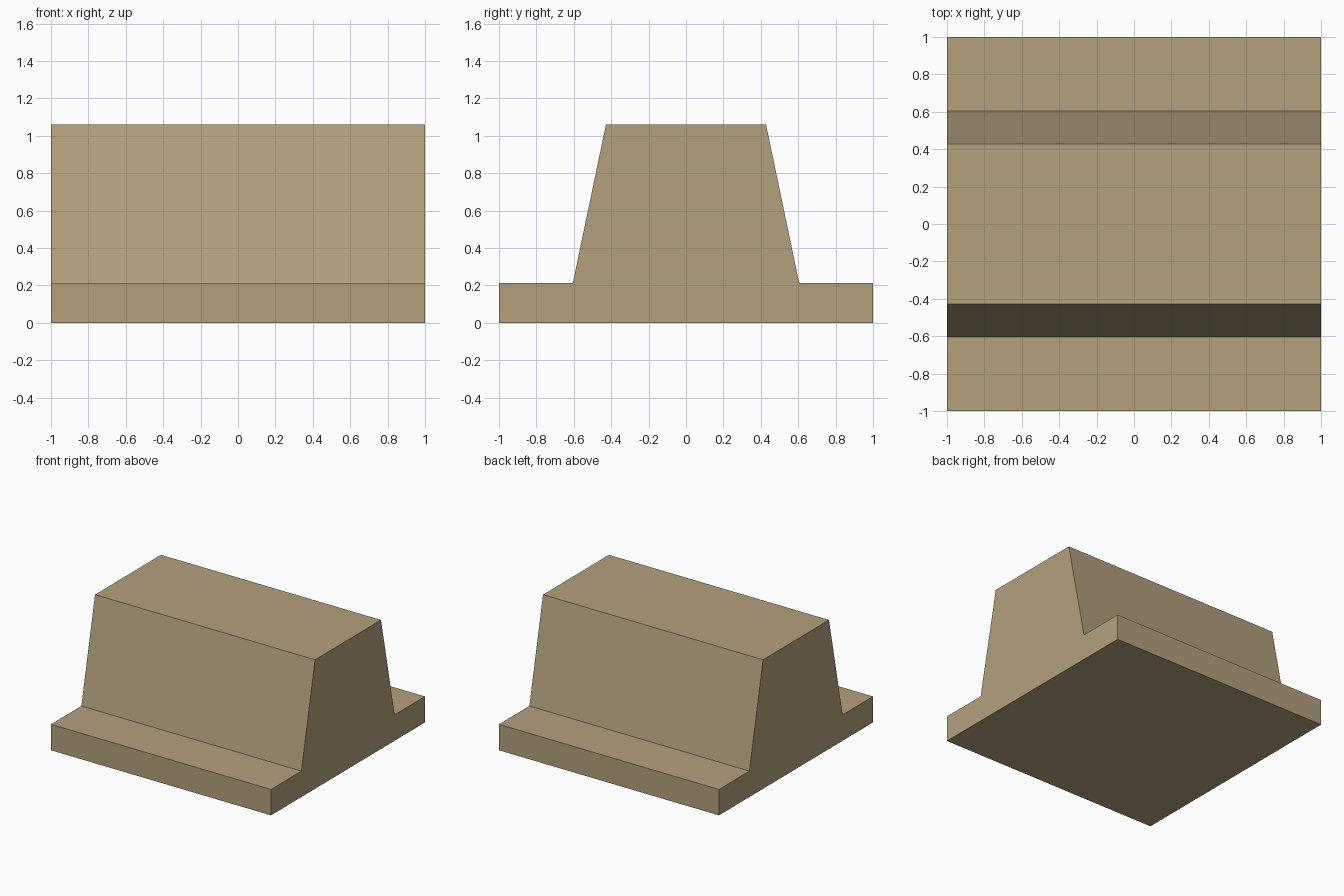
import bpy

if "Cube" in bpy.data.objects:
    bpy.data.objects.remove(bpy.data.objects["Cube"])

# Single tan colour
tan = bpy.data.materials.new("tan")
tan.diffuse_color = (0.456, 0.352, 0.205, 1.0)
tan.use_nodes = True
tan.node_tree.nodes["Principled BSDF"].inputs["Base Color"].default_value = tan.diffuse_color

# Right half of the cross-section (y, z), mirrored to the left
half = [(1.0, 0.0), (1.0, 0.213), (0.605, 0.213), (0.428, 1.06)]
profile = half + [(-y, z) for y, z in reversed(half)]
n = len(profile)

# Flanged rail: extrude the profile along x
verts = [(x, y, z) for x in (-1.0, 1.0) for y, z in profile]
faces = [(i, n + i, n + (i + 1) % n, (i + 1) % n) for i in range(n)]
faces = [f[::-1] for f in faces]
faces += [tuple(reversed(range(n))), tuple(range(n, 2 * n))]

mesh = bpy.data.meshes.new("flanged_rail")
mesh.from_pydata(verts, [], faces)
mesh.materials.append(tan)
mesh.update()
rail = bpy.data.objects.new("flanged_rail", mesh)
bpy.context.collection.objects.link(rail)
